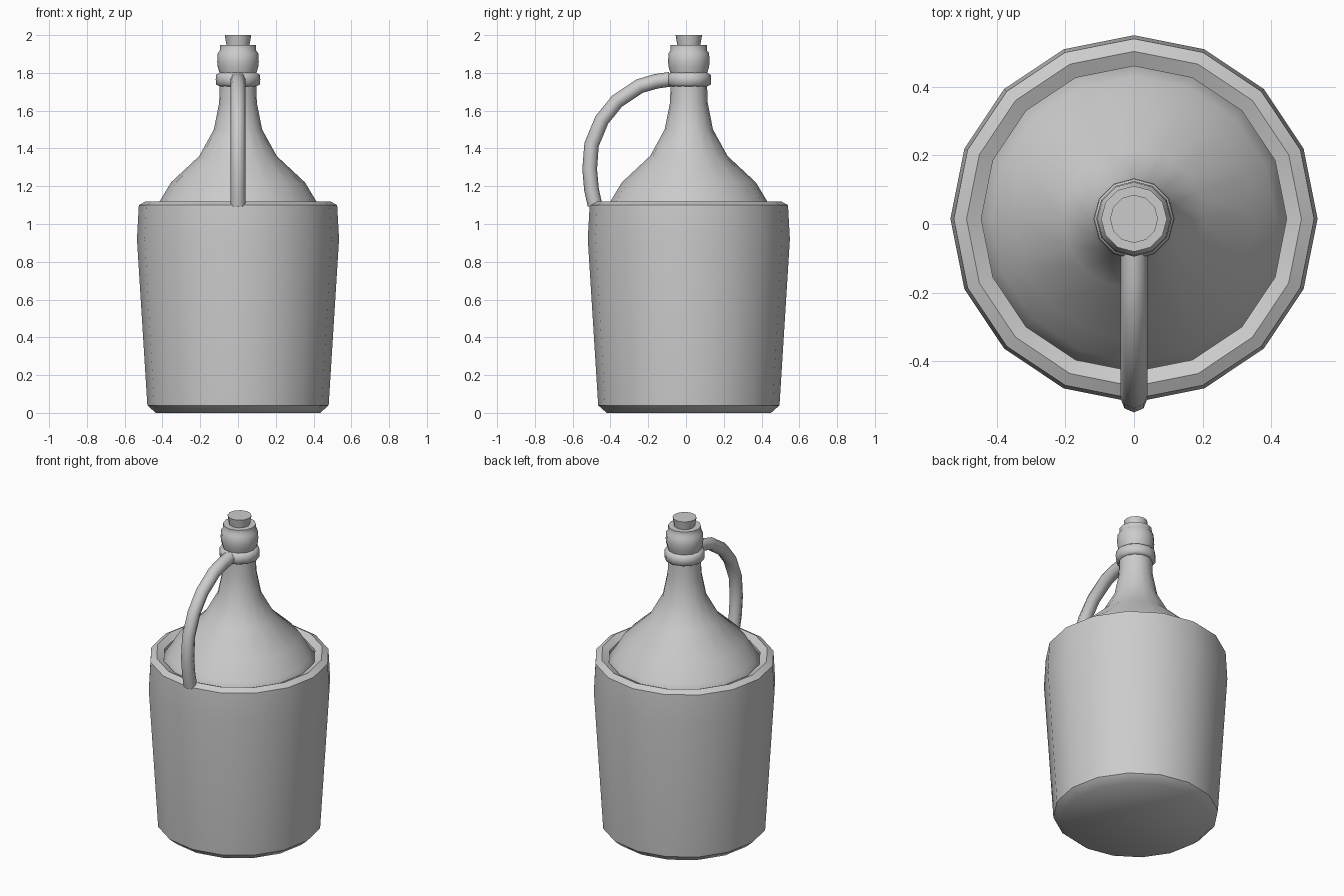
import bpy, math
from math import cos, sin, pi
from mathutils import Vector

cube = bpy.data.objects.get("Cube")
if cube:
    bpy.data.objects.remove(cube, do_unlink=True)

AXIS_Y = 0.015  # the vessel sits slightly behind centre to balance the handle

grey = bpy.data.materials.new("plain grey")
GREY = (0.6, 0.6, 0.6, 1)
grey.diffuse_color = GREY
grey.use_nodes = True
grey.node_tree.nodes["Principled BSDF"].inputs["Base Color"].default_value = GREY


def skin(name, rings, angle):
    """Join equal rings of points into a capped, smooth-shaded surface."""
    n = len(rings[0])
    verts = [p for ring in rings for p in ring]
    faces = [(r * n + i, r * n + (i + 1) % n, (r + 1) * n + (i + 1) % n, (r + 1) * n + i)
             for r in range(len(rings) - 1) for i in range(n)]
    faces += [tuple(reversed(range(n))), tuple(range(len(verts) - n, len(verts)))]
    mesh = bpy.data.meshes.new(name)
    mesh.from_pydata(verts, [], faces)
    mesh.materials.append(grey)
    ob = bpy.data.objects.new(name, mesh)
    bpy.context.collection.objects.link(ob)
    bpy.ops.object.select_all(action='DESELECT')
    ob.select_set(True)
    bpy.context.view_layer.objects.active = ob
    bpy.ops.object.shade_smooth_by_angle(angle=math.radians(angle))
    return ob


def lathe(name, profile, sides, angle=40):
    """Revolve (radius, height) points around the vessel axis."""
    rings = [[(r * cos(2 * pi * i / sides), AXIS_Y + r * sin(2 * pi * i / sides), z)
              for i in range(sides)] for r, z in profile]
    return skin(name, rings, angle)


# Basket shell with a rounded rim and an inner wall
lathe("basket", [(0.435, 0), (0.48, 0.04), (0.535, 0.92), (0.525, 1.1),
                 (0.488, 1.12), (0.445, 1.1), (0.445, 1.0)], 16, 44)

# Bottle shoulder and neck
lathe("bottle", [(0.45, 0.95), (0.445, 1.08), (0.415, 1.12), (0.355, 1.22), (0.205, 1.36),
                 (0.128, 1.5), (0.1, 1.64), (0.096, 1.75), (0.096, 1.84)], 16)

# Collar ring and bottle lip
lathe("neck_ring", [(0.096, 1.728), (0.116, 1.738), (0.118, 1.765),
                    (0.116, 1.79), (0.096, 1.802)], 12, 60)
lathe("bottle_lip", [(0.096, 1.795), (0.107, 1.83), (0.11, 1.86), (0.107, 1.905),
                     (0.096, 1.918), (0.096, 1.947)], 12, 44)

# Cork
lathe("cork", [(0.058, 1.93), (0.07, 2.0)], 12)

# Handle: round tube swept along an arch from the rim to the collar
path = [Vector((0, y, z)) for y, z in
        [(-0.482, 1.1), (-0.5, 1.18), (-0.51, 1.29), (-0.5, 1.42), (-0.446, 1.55),
         (-0.365, 1.65), (-0.245, 1.73), (-0.16, 1.755), (-0.085, 1.766)]]
rings = []
for i, p in enumerate(path):
    along = (path[min(i + 1, len(path) - 1)] - path[max(i - 1, 0)]).normalized()
    side = Vector((1, 0, 0))
    out = along.cross(side)
    rings.append([p + 0.039 * (cos(2 * pi * k / 8) * side - sin(2 * pi * k / 8) * out)
                  for k in range(8)])
# Flip each ring so the tube faces outward
skin("handle", [list(reversed(r)) for r in rings], 50)
